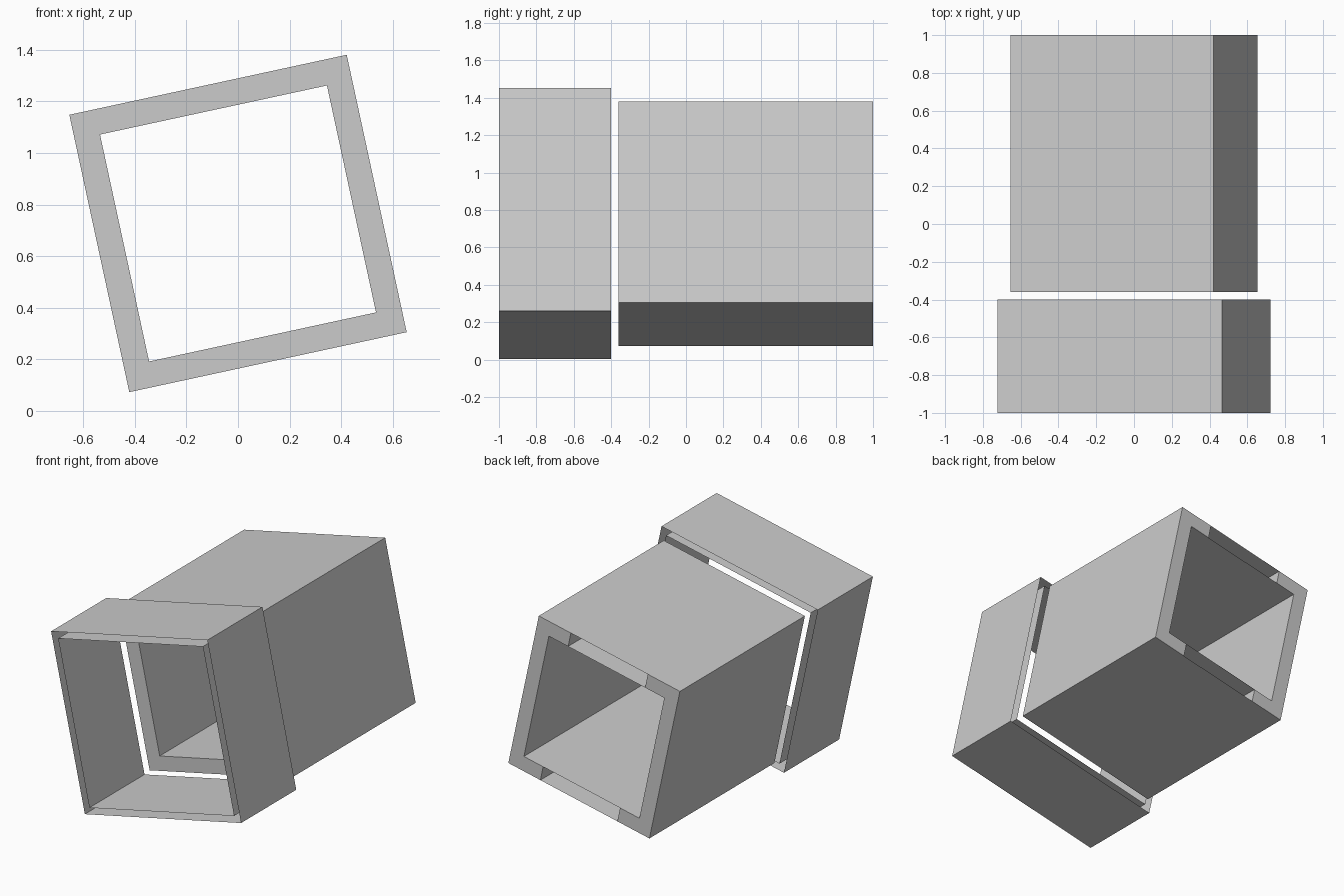
import bpy
import bmesh
import math

if "Cube" in bpy.data.objects:
    bpy.data.objects.remove(bpy.data.objects["Cube"])

TILT = math.radians(12.2)
CENTRE_Z = 0.727


def place(u, y, v):
    """Tilt a section point about the long axis."""
    c, s = math.cos(TILT), math.sin(TILT)
    return (u * c - v * s, y, CENTRE_Z + u * s + v * c)


def quad(bm, points):
    bm.faces.new([bm.verts.new(place(*p)) for p in points])


def square(h):
    return [(-h, -h), (h, -h), (h, h), (-h, h)]


def shell(bm, h, y0, y1, inward=False):
    """Four open-ended walls of a square tube."""
    c = square(h)
    for i in range(4):
        a, b = c[i], c[(i + 1) % 4]
        pts = [(a[0], y0, a[1]), (b[0], y0, b[1]), (b[0], y1, b[1]), (a[0], y1, a[1])]
        quad(bm, pts if inward else pts[::-1])


def finish(bm, name):
    bmesh.ops.remove_doubles(bm, verts=bm.verts[:], dist=1e-5)
    mesh = bpy.data.meshes.new(name)
    bm.to_mesh(mesh)
    bm.free()
    bpy.context.collection.objects.link(bpy.data.objects.new(name, mesh))


# front collar: two nested sleeves with open ends
bm = bmesh.new()
shell(bm, 0.609, -1.0, -0.4)
shell(bm, 0.564, -1.0, -0.4, inward=True)
finish(bm, "front_collar")

# rear body: thick square tube
OUT, INN, Y0, Y1 = 0.55, 0.45, -0.36, 1.0
SLOT, SLOT_END = 0.30, 0.30
bm = bmesh.new()
shell(bm, OUT, Y0, Y1)
shell(bm, INN, Y0, Y1, inward=True)

# closed front rim
o, n = square(OUT), square(INN)
for i in range(4):
    j = (i + 1) % 4
    quad(bm, [(p[0], Y0, p[1]) for p in (o[i], o[j], n[j], n[i])])

# back rim: solid sides, open slots in the top and bottom walls
for s in (-1, 1):
    quad(bm, [(s * OUT, Y1, -OUT), (s * OUT, Y1, OUT),
              (s * INN, Y1, INN), (s * INN, Y1, -INN)][::-s])
    for t in (-1, 1):
        quad(bm, [(s * OUT, Y1, t * OUT), (s * SLOT, Y1, t * OUT),
                  (s * SLOT, Y1, t * INN), (s * INN, Y1, t * INN)][::-s * t])
        # slot side walls
        quad(bm, [(s * SLOT, Y1, t * INN), (s * SLOT, Y1, t * OUT),
                  (s * SLOT, SLOT_END, t * OUT), (s * SLOT, SLOT_END, t * INN)][::s * t])
# slot ends
for t in (-1, 1):
    quad(bm, [(-SLOT, SLOT_END, t * INN), (SLOT, SLOT_END, t * INN),
              (SLOT, SLOT_END, t * OUT), (-SLOT, SLOT_END, t * OUT)][::-t])
finish(bm, "rear_body")
